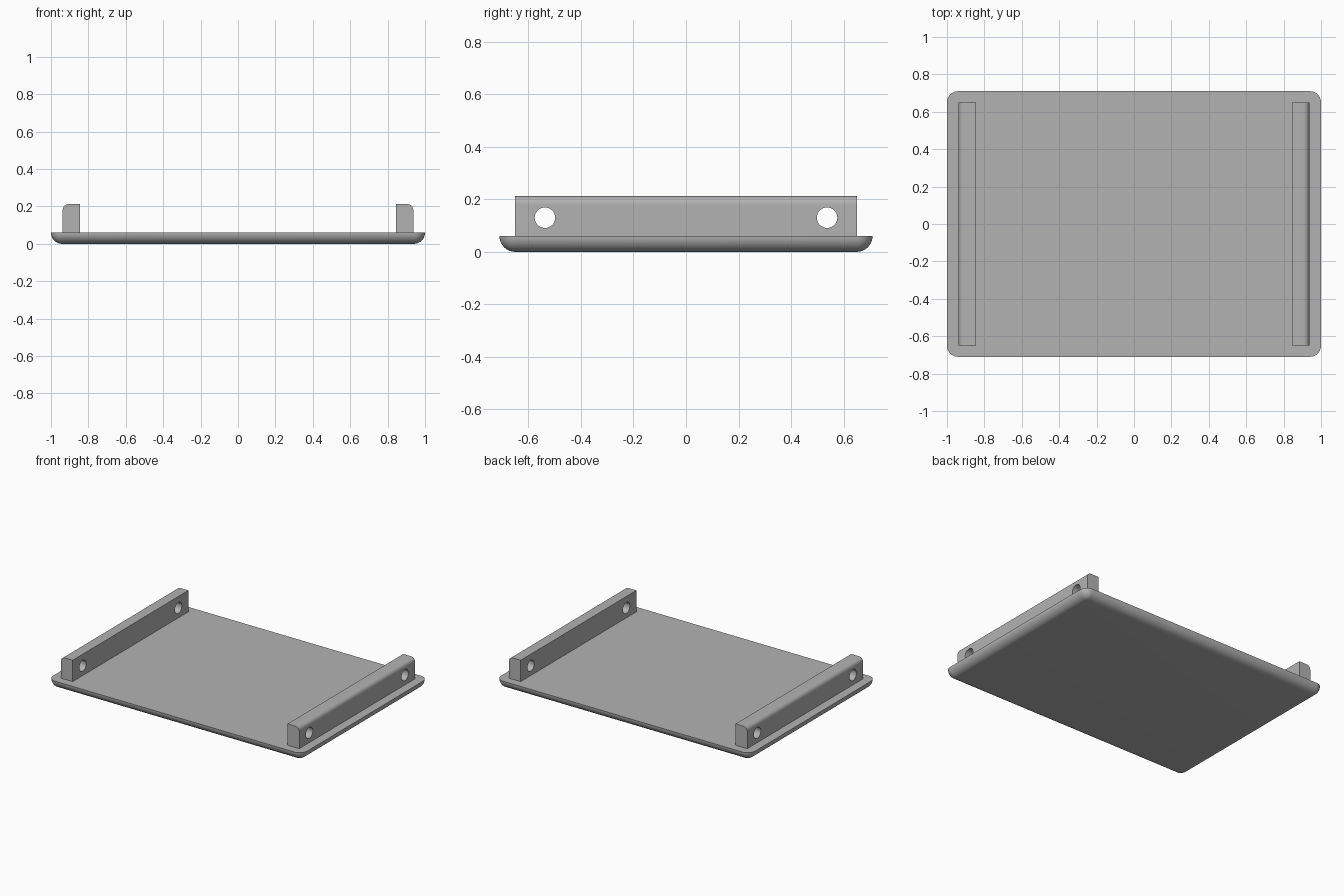
import bpy, bmesh, math

if "Cube" in bpy.data.objects:
    bpy.data.objects.remove(bpy.data.objects["Cube"])

grey = bpy.data.materials.new("mid grey")
grey.diffuse_color = (0.45, 0.45, 0.45, 1)
grey.use_nodes = True
grey.node_tree.nodes["Principled BSDF"].inputs["Base Color"].default_value = grey.diffuse_color


def make(name, bm):
    bmesh.ops.remove_doubles(bm, verts=bm.verts, dist=1e-5)
    bmesh.ops.recalc_face_normals(bm, faces=bm.faces)
    mesh = bpy.data.meshes.new(name)
    bm.to_mesh(mesh)
    bm.free()
    mesh.materials.append(grey)
    ob = bpy.data.objects.new(name, mesh)
    bpy.context.collection.objects.link(ob)
    return ob


def smooth(ob):
    bpy.ops.object.select_all(action='DESELECT')
    ob.select_set(True)
    bpy.context.view_layer.objects.active = ob
    bpy.ops.object.shade_smooth_by_angle(angle=math.radians(30))


# Base plate: flat top, rounded corners and a fully rounded lower edge
R, CX, CY, N = 0.06, 0.94, 0.65, 10
bm = bmesh.new()
rings = []
for k in range(N + 1):
    t = math.pi / 2 * k / N
    ring = []
    for q, (sx, sy) in enumerate([(1, 1), (-1, 1), (-1, -1), (1, -1)]):
        for i in range(N + 1):
            a = math.pi / 2 * (q + i / N)
            ring.append(bm.verts.new((sx * CX + R * math.cos(t) * math.cos(a),
                                      sy * CY + R * math.cos(t) * math.sin(a),
                                      R * (1 - math.sin(t)))))
    rings.append(ring)
bm.faces.new(rings[0])
bm.faces.new(rings[-1][::N + 1])
for lo, hi in zip(rings, rings[1:]):
    for i in range(len(lo)):
        j = (i + 1) % len(lo)
        bm.faces.new((lo[i], lo[j], hi[j], hi[i]))
smooth(make("base_plate", bm))


# Side rails: extruded profile with a rounded outer top edge and two cross holes
X0, X1, Z0, Z1, F = 0.845, 0.937, 0.06, 0.212, 0.03
profile = [(X0, Z1), (X0, Z0), (X1, Z0)]
for i in range(9):
    a = math.pi / 2 * i / 8
    profile.append((X1 - F + F * math.cos(a), Z1 - F + F * math.sin(a)))

for side, label in ((-1, "left"), (1, "right")):
    bm = bmesh.new()
    face = bm.faces.new([bm.verts.new((side * x, -0.65, z)) for x, z in profile])
    ext = bmesh.ops.extrude_face_region(bm, geom=[face])
    bmesh.ops.translate(bm, vec=(0, 1.3, 0),
                        verts=[v for v in ext["geom"] if isinstance(v, bmesh.types.BMVert)])
    rail = make(label + "_rail", bm)

    for y in (-0.537, 0.537):
        bpy.ops.mesh.primitive_cylinder_add(vertices=40, radius=0.039, depth=0.4,
                                            location=(side * 0.89, y, 0.13),
                                            rotation=(0, math.pi / 2, 0))
        cutter = bpy.context.object
        cutter.name = "hole_cutter"
        cutter.data.materials.append(grey)
        mod = rail.modifiers.new("hole", 'BOOLEAN')
        mod.operation, mod.solver, mod.object = 'DIFFERENCE', 'EXACT', cutter
        bpy.context.view_layer.objects.active = rail
        bpy.ops.object.modifier_apply(modifier=mod.name)
        bpy.data.objects.remove(cutter)
    smooth(rail)
